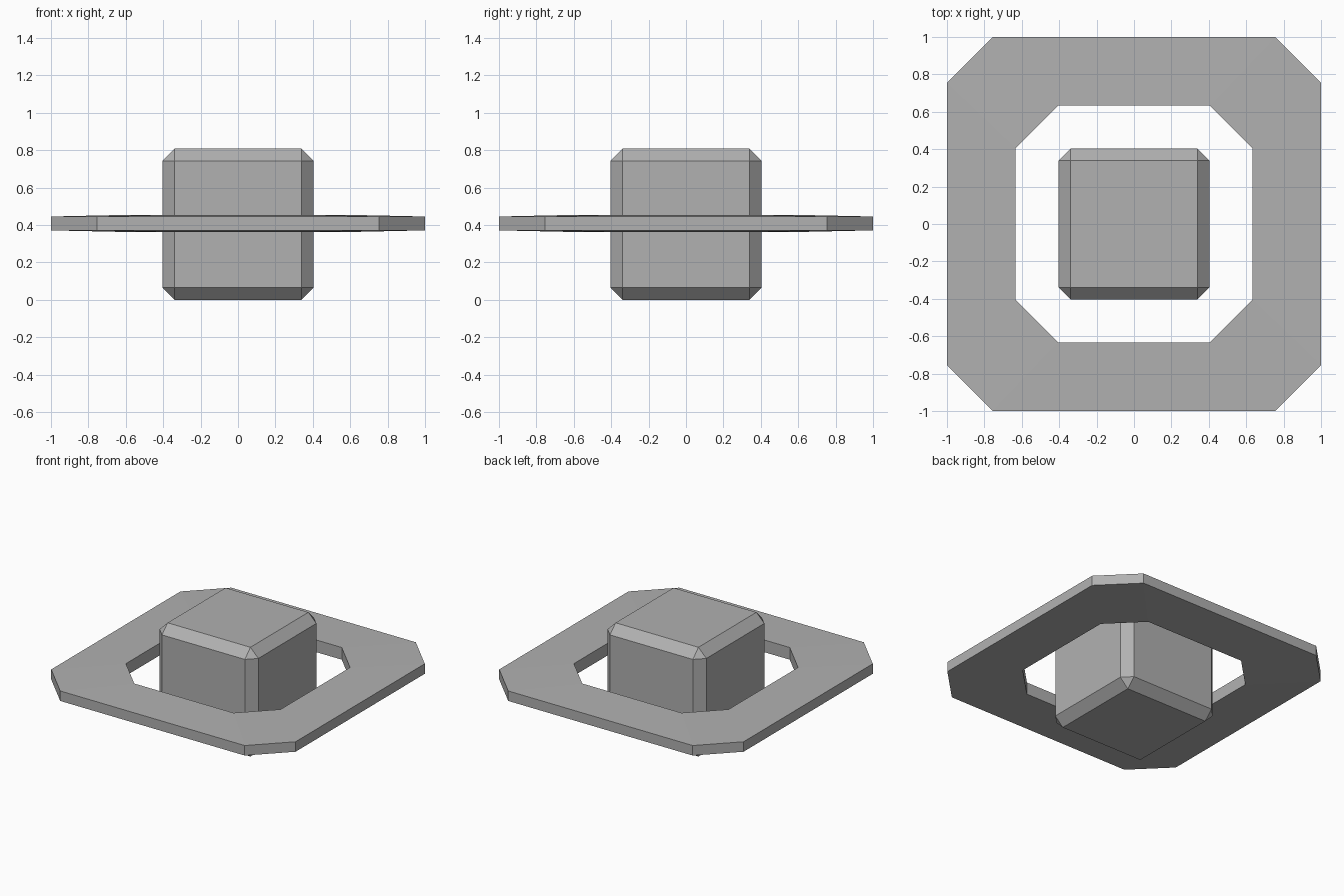
import bpy, bmesh

if "Cube" in bpy.data.objects:
    bpy.data.objects.remove(bpy.data.objects["Cube"])

# Mid-grey shared by both parts
grey = bpy.data.materials.new("mid_grey")
grey.diffuse_color = (0.44, 0.44, 0.44, 1)
grey.use_nodes = True
grey.node_tree.nodes["Principled BSDF"].inputs["Base Color"].default_value = grey.diffuse_color

# Core block: cube with a single-segment chamfer on every edge
bpy.ops.mesh.primitive_cube_add(size=0.808, location=(0, 0, 0.404))
core = bpy.context.object
core.name = "core_block"
core.data.materials.append(grey)
bevel = core.modifiers.new("chamfer", 'BEVEL')
bevel.width = 0.065
bevel.segments = 1
bevel.limit_method = 'NONE'


def octagon(bm, half, corner, z):
    """Square loop with cut corners."""
    h, c = half, corner
    pts = [(h, -c), (h, c), (c, h), (-c, h), (-h, c), (-h, -c), (-c, -h), (c, -h)]
    return [bm.verts.new((x, y, z)) for x, y in pts]


# Flat ring: slightly thinner toward the outer rim
bm = bmesh.new()
loops = [octagon(bm, 1.0, 0.755, -0.037),
         octagon(bm, 1.0, 0.755, 0.037),
         octagon(bm, 0.633, 0.406, 0.045),
         octagon(bm, 0.633, 0.406, -0.045)]
for k in range(4):
    a, b = loops[k], loops[(k + 1) % 4]
    for i in range(8):
        j = (i + 1) % 8
        bm.faces.new((a[i], a[j], b[j], b[i]))
bmesh.ops.recalc_face_normals(bm, faces=bm.faces)
mesh = bpy.data.meshes.new("floating_ring")
bm.to_mesh(mesh)
bm.free()
mesh.materials.append(grey)
ring = bpy.data.objects.new("floating_ring", mesh)
ring.location.z = 0.408
bpy.context.collection.objects.link(ring)
